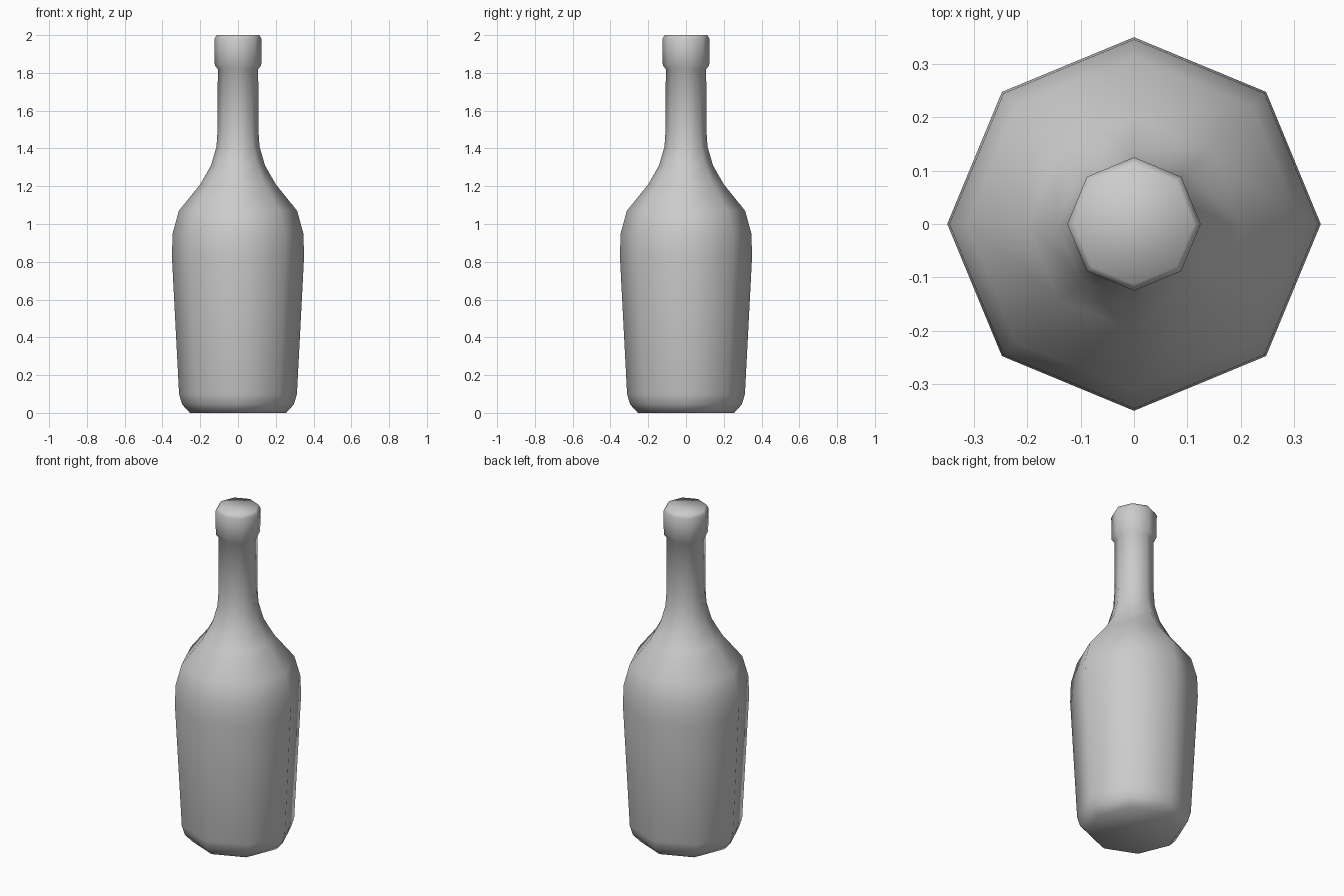
import bpy, bmesh, math

if "Cube" in bpy.data.objects:
    bpy.data.objects.remove(bpy.data.objects["Cube"])

SIDES = 8

# Bottle silhouette: (radius, height) from base to lip
profile = [
    (0.255, 0.0), (0.296, 0.045), (0.312, 0.10),
    (0.35, 0.83), (0.346, 0.95), (0.313, 1.07),
    (0.20, 1.21), (0.143, 1.31), (0.114, 1.41), (0.108, 1.50),
    (0.107, 1.82), (0.123, 1.84), (0.125, 1.98), (0.113, 2.0),
]

# Revolve the silhouette into eight-sided rings
bm = bmesh.new()
rings = []
for r, z in profile:
    rings.append([bm.verts.new((r * math.cos(math.tau * i / SIDES),
                                r * math.sin(math.tau * i / SIDES), z))
                  for i in range(SIDES)])
for a, b in zip(rings, rings[1:]):
    for i in range(SIDES):
        j = (i + 1) % SIDES
        bm.faces.new((a[i], a[j], b[j], b[i]))

# Closed base and top
bm.faces.new(rings[0][::-1])
bm.faces.new(rings[-1])
for f in bm.faces:
    f.smooth = True

mesh = bpy.data.meshes.new("bottle")
bm.to_mesh(mesh)
bm.free()
bottle = bpy.data.objects.new("bottle", mesh)
bpy.context.collection.objects.link(bottle)
